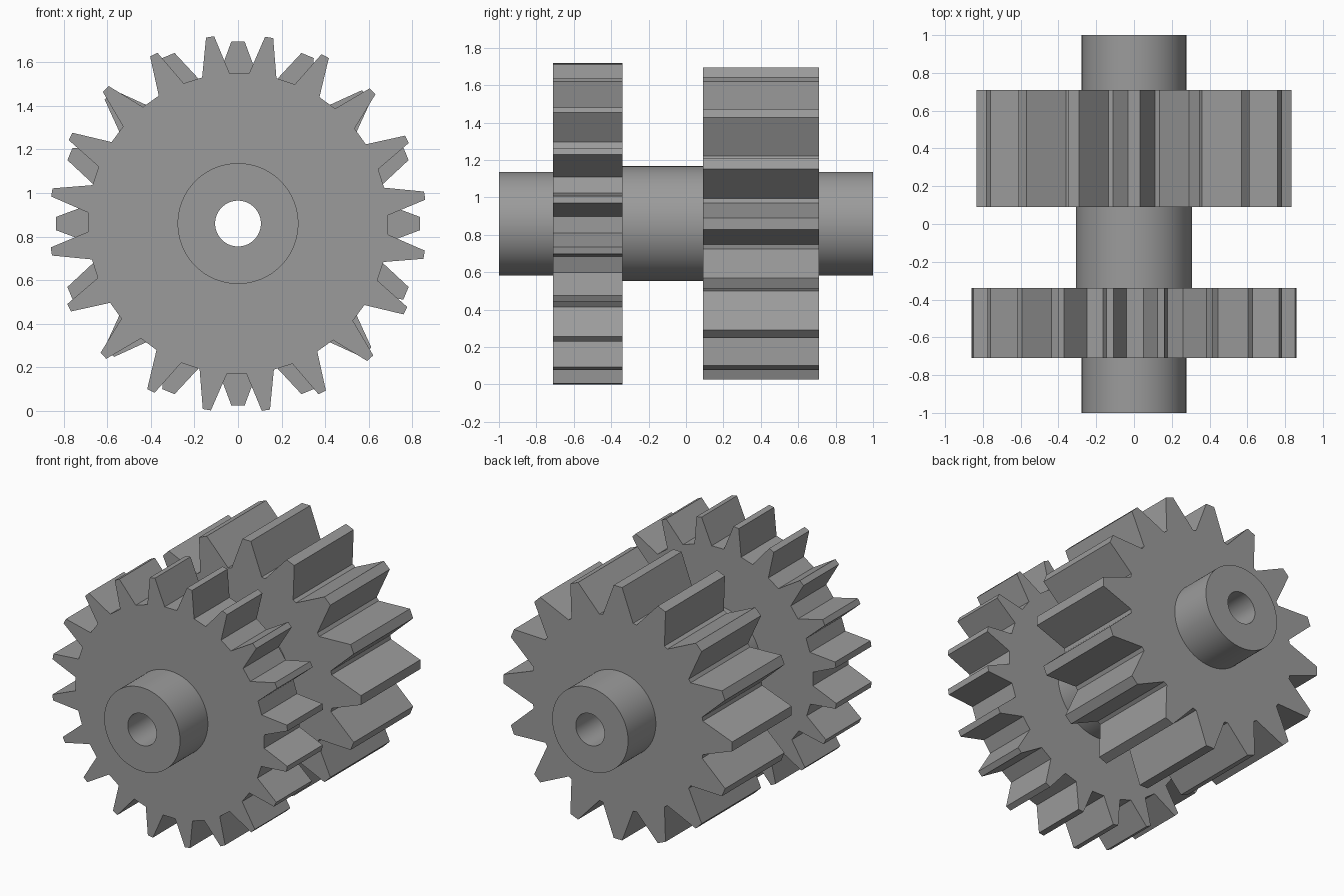
import bpy
import bmesh
from math import cos, sin, pi, radians
from mathutils import Vector

if "Cube" in bpy.data.objects:
    bpy.data.objects.remove(bpy.data.objects["Cube"], do_unlink=True)

AXIS_Z = 0.86
HUB, COLLAR, BORE = 0.277, 0.307, 0.105
SEGMENTS = 96

steel = bpy.data.materials.new("plain grey")
steel.use_nodes = True
grey = (0.33, 0.33, 0.33, 1)
steel.diffuse_color = grey
steel.node_tree.nodes["Principled BSDF"].inputs["Base Color"].default_value = grey


def polar(radius, angle, y):
    """Point around the shaft axis, angle measured from straight up."""
    return Vector((radius * sin(angle), y, AXIS_Z + radius * cos(angle)))


def finish(bm, name):
    bmesh.ops.recalc_face_normals(bm, faces=bm.faces[:])
    mesh = bpy.data.meshes.new(name)
    bm.to_mesh(mesh)
    bm.free()
    mesh.materials.append(steel)
    obj = bpy.data.objects.new(name, mesh)
    bpy.context.collection.objects.link(obj)
    return obj


def gear(name, teeth, tip_r, root_r, tip_half, root_half, phase, y0, y1):
    """Straight-flanked spur gear with a round hole for the hub."""
    outline = []
    for i in range(teeth):
        mid = phase + 2 * pi * i / teeth
        for r, a in ((root_r, -root_half), (tip_r, -tip_half),
                     (tip_r, tip_half), (root_r, root_half)):
            outline.append(polar(r, mid + radians(a), y0))
    hole = [polar(HUB, 2 * pi * i / SEGMENTS, y0) for i in range(SEGMENTS)]

    bm = bmesh.new()
    edges = []
    for loop in (outline, hole):
        verts = [bm.verts.new(p) for p in loop]
        edges += [bm.edges.new((verts[i - 1], verts[i])) for i in range(len(verts))]
    bmesh.ops.triangle_fill(bm, edges=edges, use_beauty=True, normal=(0, -1, 0))
    result = bmesh.ops.extrude_face_region(bm, geom=bm.faces[:], use_keep_orig=True)
    moved = [g for g in result["geom"] if isinstance(g, bmesh.types.BMVert)]
    bmesh.ops.translate(bm, verts=moved, vec=(0, y1 - y0, 0))
    return finish(bm, name)


# Hollow stepped shaft, turned from a closed profile of (radius, y)
profile = [(BORE, -1), (HUB, -1), (HUB, -0.36), (COLLAR, -0.36),
           (COLLAR, 0.11), (HUB, 0.11), (HUB, 1), (BORE, 1)]
bm = bmesh.new()
rings = [[bm.verts.new(polar(r, 2 * pi * i / SEGMENTS, y)) for i in range(SEGMENTS)]
         for r, y in profile]
for k, ring in enumerate(rings):
    before = rings[k - 1]
    for i in range(SEGMENTS):
        bm.faces.new((before[i - 1], before[i], ring[i], ring[i - 1]))
shaft = finish(bm, "hollow_shaft")
bpy.ops.object.select_all(action="DESELECT")
shaft.select_set(True)
bpy.context.view_layer.objects.active = shaft
bpy.ops.object.shade_smooth_by_angle(angle=radians(30))

# Thin front gear and wide rear gear
gear("front_gear", 20, 0.866, 0.69, 1.25, 5.3, radians(9.5), -0.71, -0.34)
gear("rear_gear", 16, 0.835, 0.63, 2.1, 10.1, 0, 0.09, 0.71)
